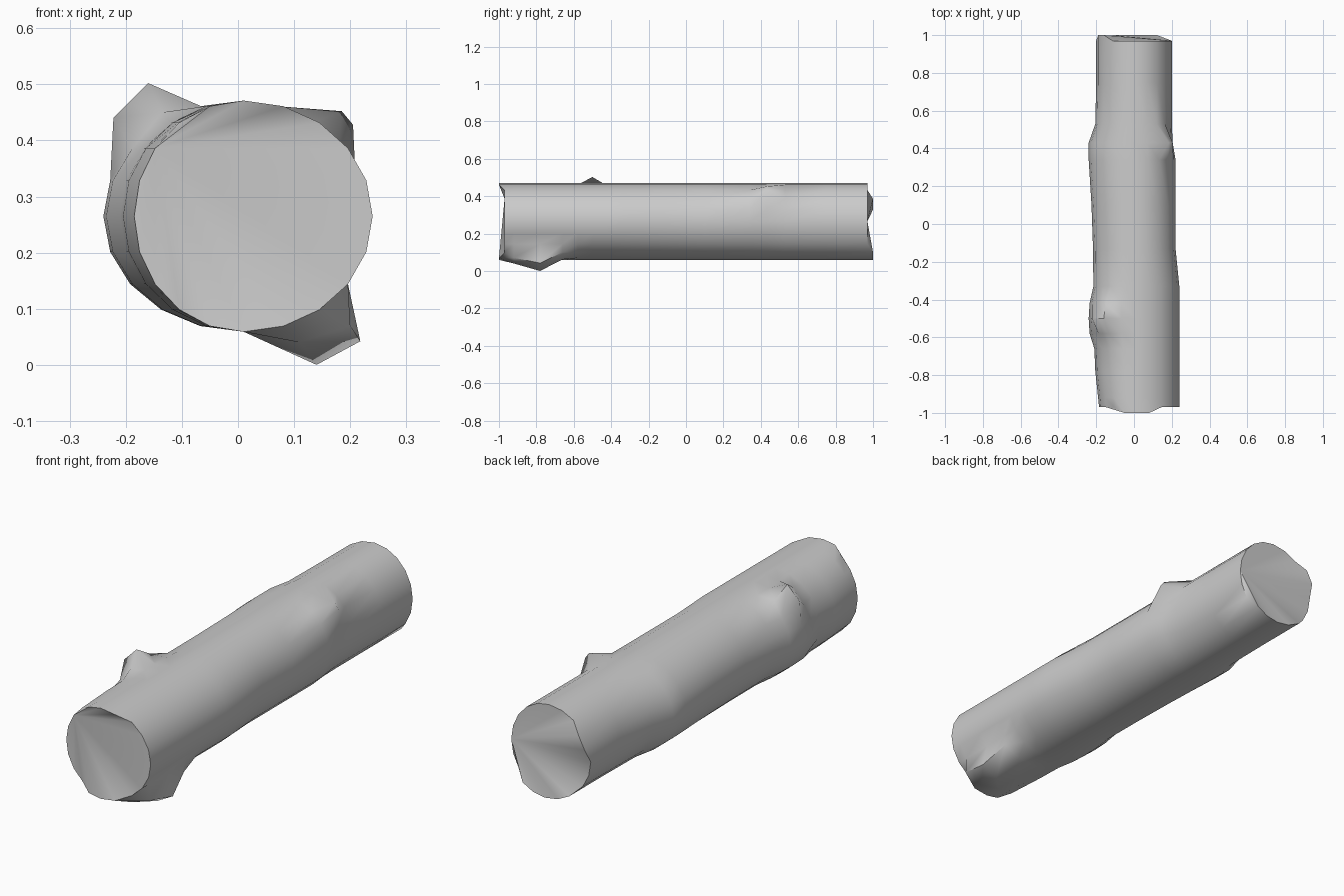
import bpy, bmesh, math

if "Cube" in bpy.data.objects:
    bpy.data.objects.remove(bpy.data.objects["Cube"])

SIDES = 20
MID_Z, HALF_H, MID_X = 0.265, 0.206, 0.01

# Stations along the log: y, left extent, right extent
stations = [
    (-1.00, -0.185, 0.24), (-0.92, -0.19, 0.24), (-0.78, -0.205, 0.24),
    (-0.66, -0.21, 0.24), (-0.58, -0.235, 0.24), (-0.50, -0.24, 0.24),
    (-0.42, -0.235, 0.24), (-0.33, -0.215, 0.24), (-0.13, -0.217, 0.22),
    (0.10, -0.225, 0.22), (0.34, -0.24, 0.22), (0.43, -0.24, 0.205),
    (0.53, -0.205, 0.20), (0.75, -0.20, 0.20), (1.00, -0.20, 0.20),
]

# Knots and branch stubs: (station, side) moved to (x, z)
knots = {
    (5, 7): (-0.16, 0.502), (5, 8): (-0.222, 0.44),       # upper left stub
    (4, 7): (-0.135, 0.45), (6, 7): (-0.15, 0.455),
    (11, 2): (0.205, 0.428), (11, 3): (0.185, 0.452),     # upper right knot
    (1, 17): (0.20, 0.07), (1, 16): (0.11, 0.04),         # lower right stub
    (2, 17): (0.218, 0.042), (2, 16): (0.14, 0.0),
    (3, 17): (0.19, 0.10), (3, 16): (0.11, 0.062),
}


def end_y(row, c, s, side):
    """Ragged saw cut at both ends."""
    if row == 0:
        return -1.0 if abs(s) > 0.85 and c < 0.4 else -0.97
    if side in (8, 9) or s < -0.75:
        return 1.0
    return 0.97


bm = bmesh.new()
rings = []
last = len(stations) - 1
for row, (y, left, right) in enumerate(stations):
    ring = []
    for side in range(SIDES):
        a = 2 * math.pi * side / SIDES
        c, s = math.cos(a), math.sin(a)
        x = MID_X + c * (right - MID_X if c > 0 else MID_X - left)
        z = MID_Z + HALF_H * s
        x, z = knots.get((row, side), (x, z))
        yy = end_y(row, c, s, side) if row in (0, last) else y
        ring.append(bm.verts.new((x, yy, z)))
    rings.append(ring)

# Bark
for a, b in zip(rings, rings[1:]):
    for i in range(SIDES):
        j = (i + 1) % SIDES
        bm.faces.new((a[i], a[j], b[j], b[i]))

# Cut ends, each fanned from one rim point
for ring, start in ((rings[0], 8), (rings[-1], 0)):
    r = ring[start:] + ring[:start]
    for i in range(1, SIDES - 1):
        bm.faces.new((r[0], r[i], r[i + 1]))

bmesh.ops.recalc_face_normals(bm, faces=bm.faces)
mesh = bpy.data.meshes.new("log")
bm.to_mesh(mesh)
bm.free()
log = bpy.data.objects.new("log", mesh)
bpy.context.collection.objects.link(log)
bpy.context.view_layer.objects.active = log
log.select_set(True)
bpy.ops.object.shade_smooth_by_angle(angle=math.radians(55))
